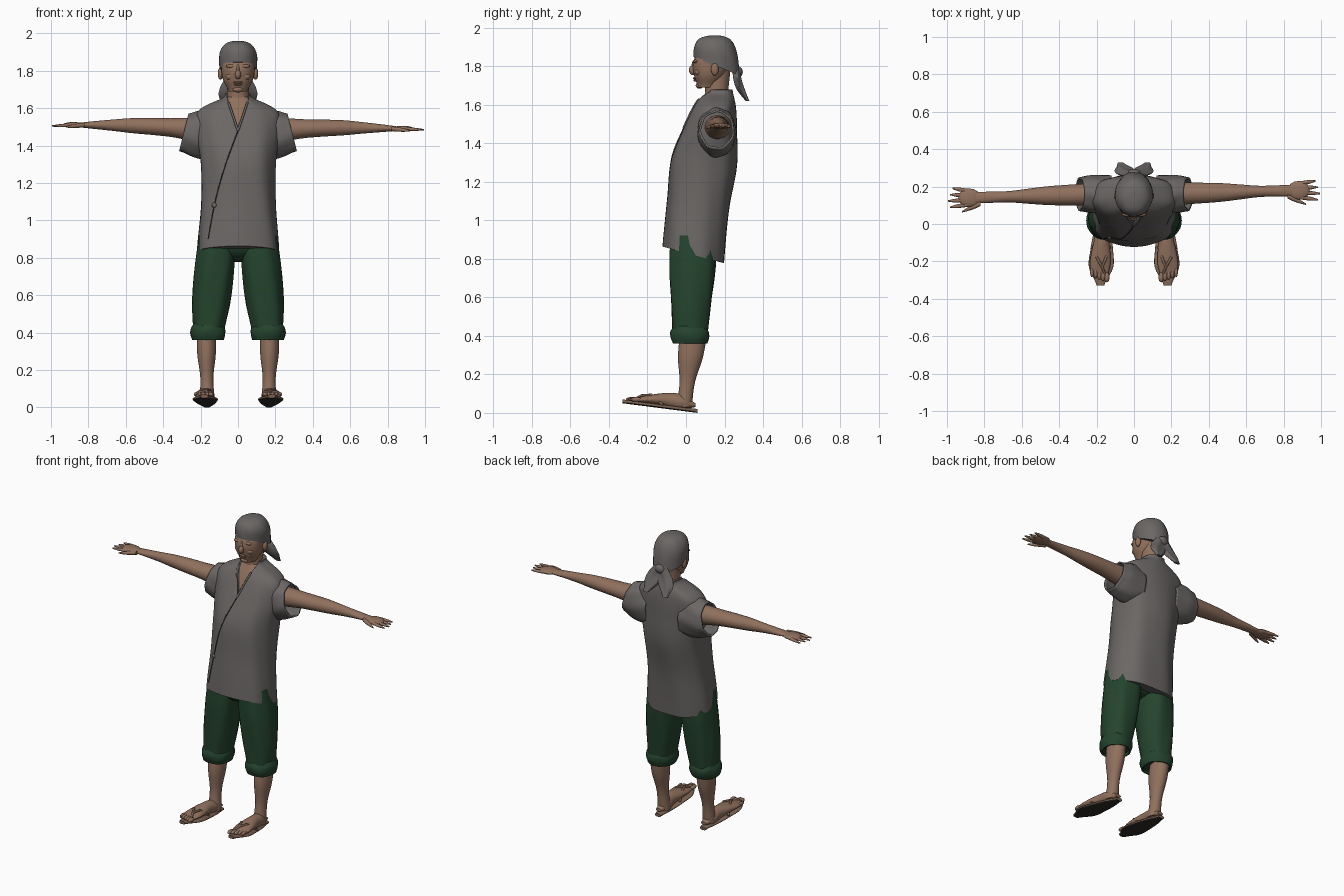
import bpy, bmesh, math
from mathutils import Vector

if "Cube" in bpy.data.objects:
    bpy.data.objects.remove(bpy.data.objects["Cube"])


def make_material(name, red, green, blue):
    mat = bpy.data.materials.new(name)
    mat.use_nodes = True
    mat.diffuse_color = (red, green, blue, 1)
    shader = mat.node_tree.nodes["Principled BSDF"]
    shader.inputs["Base Color"].default_value = mat.diffuse_color
    return mat


skin = make_material("skin", .28, .165, .11)
cloth = make_material("grey cloth", .145, .135, .13)
green = make_material("green trousers", .018, .058, .027)
leather = make_material("sandal leather", .2, .12, .08)
dark = make_material("dark sole", .03, .027, .025)


def finish(name, mesh_data, mat):
    bmesh.ops.recalc_face_normals(mesh_data, faces=mesh_data.faces)
    mesh = bpy.data.meshes.new(name)
    mesh_data.to_mesh(mesh)
    mesh_data.free()
    mesh.materials.append(mat)
    part = bpy.data.objects.new(name, mesh)
    bpy.context.collection.objects.link(part)
    bpy.ops.object.select_all(action='DESELECT')
    part.select_set(True)
    bpy.context.view_layer.objects.active = part
    bpy.ops.object.shade_smooth_by_angle(angle=math.radians(50))
    return part


def sample(values, t):
    """Smooth curve through evenly spaced values, read at t from start to end."""
    last = len(values) - 1
    i = min(int(t * last), last - 1)
    f = t * last - i
    before, here, after, beyond = (values[max(0, min(last, i + k))] for k in (-1, 0, 1, 2))
    leave, arrive = (after - before) / 2, (beyond - here) / 2
    rise = after - here
    return here + f * (leave + f * (3 * rise - 2 * leave - arrive + f * (leave + arrive - 2 * rise)))


def loft(name, mat, start, end, width, depth, side=1, bow=(0, 0, 0), crowd=1, tilt=(0, 0),
         power=2, fold=0, lobes=7, sectors=32, steps=5, closed=True):
    """Rounded cross-sections along a line; crowd packs them towards the end."""
    start, end, bow = Vector(start), Vector(end), Vector(bow)
    span = end - start
    axis = max(range(3), key=lambda k: abs(span[k]))
    across, along = [k for k in range(3) if k != axis]
    count = steps * (len(width) - 1)
    bm = bmesh.new()
    loops = []
    for ring in range(count + 1):
        t = ring / count
        place = 1 - (1 - t) ** crowd
        centre = start + span * place + bow * math.sin(math.pi * place)
        lean = tilt[0] + (tilt[1] - tilt[0]) * place
        loop = []
        for k in range(sectors):
            angle = math.tau * k / sectors
            c, s = math.cos(angle), math.sin(angle)
            ripple = 1 + fold * math.sin(lobes * angle + 4 * place)
            point = centre.copy()
            point[across] += ripple * sample(width, t) * math.copysign(abs(c) ** (2 / power), c)
            rise = ripple * sample(depth, t) * math.copysign(abs(s) ** (2 / power), s)
            point[along] += rise
            point[axis] += lean * rise
            point.x *= side
            loop.append(bm.verts.new(point))
        loops.append(loop)
    for low, high in zip(loops, loops[1:]):
        for k in range(sectors):
            bm.faces.new((low[k - 1], low[k], high[k], high[k - 1]))
    if closed:
        bm.faces.new(loops[0])
        bm.faces.new(loops[-1])
    part = finish(name, bm, mat)
    if not closed:
        part.modifiers.new("cloth thickness", 'SOLIDIFY').thickness = .01
    return part


def ball(name, mat, centre, size):
    bm = bmesh.new()
    bmesh.ops.create_uvsphere(bm, u_segments=16, v_segments=10, radius=1)
    for vert in bm.verts:
        vert.co = Vector(centre) + vert.co * Vector(size)
    return finish(name, bm, mat)


def tube(name, mat, points, radius):
    curve = bpy.data.curves.new(name, 'CURVE')
    curve.dimensions = '3D'
    curve.bevel_depth = radius
    curve.use_fill_caps = True
    spline = curve.splines.new('POLY')
    spline.points.add(len(points) - 1)
    for point, place in zip(spline.points, points):
        point.co = (*place, 1)
    curve.materials.append(mat)
    bpy.context.collection.objects.link(bpy.data.objects.new(name, curve))


# Wrapped shirt with a slanted hem and sloping shoulders
shirt_width = [.22, .2, .2, .22, .21, .08, .07]
shirt_depth = [.16, .16, .17, .14, .11, .08, .07]
collar = Vector((0, .17, 1.68))
shirt = loft("shirt", cloth, (0, .04, .82), collar, shirt_width, shirt_depth, bow=(0, -.02, 0),
             crowd=2, tilt=(-.27, 0), power=2.4, fold=.015, sectors=64, steps=8)


def seam(name, mat, top, bottom, radius, sag=0):
    """Raised line projected onto the front of the shirt."""
    points = []
    for k in range(17):
        t = k / 16
        x, z = Vector(top).lerp(Vector(bottom), t)
        origin = Vector((x - sag * math.sin(math.pi * t), -1, z))
        hit, place, normal, face = shirt.ray_cast(origin, Vector((0, 1, 0)))
        if hit:
            points.append(place)
    tube(name, mat, points, radius)
    return points


neckline = (0, 1.48)
edge = seam("wrap_edge", dark, neckline, (-.16, .9), .003, sag=.02)
ball("wrap_tie", cloth, edge[len(edge) * 2 // 3], (.014, .01, .014))
seam("left_collar", cloth, neckline, (.05, 1.63), .006)
seam("right_collar", cloth, neckline, (-.05, 1.63), .006)

# V neck opening, with the chest just inside the shirt
cutter = loft("neck_cutter", cloth, (0, -.08, 1.48), (0, -.08, 1.72), [.001, .08], [.23, .23],
              power=8, steps=1)
cutter.hide_render = True
opening = shirt.modifiers.new("neck opening", 'BOOLEAN')
opening.operation, opening.object, opening.solver = 'DIFFERENCE', cutter, 'EXACT'
bpy.context.view_layer.objects.active = shirt
bpy.ops.object.modifier_apply(modifier=opening.name)
bpy.data.objects.remove(cutter)
loft("chest", skin, (0, .13, 1.45), collar, [w - .014 for w in shirt_width[3:]],
     [d - .014 for d in shirt_depth[3:]], crowd=2, power=2.4)

# Neck, head and face
loft("neck", skin, (0, .16, 1.55), (0, .16, 1.78), [.07, .06, .06], [.07, .06, .07])
loft("head", skin, (0, .11, 1.69), (0, .16, 1.93), [.05, .08, .09, .09, .06], [.05, .08, .1, .09, .06],
     power=2.2)
ball("nose", skin, (0, .035, 1.78), (.016, .02, .025))
ball("nose_bridge", skin, (0, .045, 1.8), (.01, .016, .035))
ball("upper_lip", skin, (0, .046, 1.738), (.025, .01, .006))
ball("lower_lip", skin, (0, .048, 1.727), (.022, .01, .006))
ball("chin", skin, (0, .07, 1.7), (.03, .02, .016))

# Head scarf, its rim lower at the nape
loft("head_scarf", cloth, (0, .16, 1.8), (0, .15, 1.96), [.1, .1, .07, .02], [.12, .11, .08, .02],
     crowd=2, tilt=(-.4, 0), fold=.01, sectors=40)
ball("scarf_knot", cloth, (0, .27, 1.77), (.035, .025, .03))

# Seat of the trousers under the hem
ball("trouser_seat", green, (0, .04, .88), (.19, .12, .1))

# Everything that comes in pairs
for side, word, hand_y, hand_z in ((1, "left", .18, 1.49), (-1, "right", .14, 1.51)):

    def paired(name, mat, start, end, width, depth, **options):
        return loft(f"{word}_{name}", mat, start, end, width, depth, side=side, **options)

    def paired_ball(name, mat, centre, size):
        x, y, z = centre
        ball(f"{word}_{name}", mat, (side * x, y, z), size)

    paired("scarf_tail", cloth, (.01, .26, 1.79), (.07, .32, 1.62), [.03, .05, .05, .02],
           [.02, .02, .02, .01], bow=(0, -.015, 0), fold=.1, lobes=5)
    paired_ball("ear", skin, (.094, .15, 1.785), (.014, .02, .033))
    paired_ball("brow", skin, (.035, .05, 1.825), (.03, .01, .01))
    paired_ball("cheek", skin, (.04, .065, 1.77), (.026, .02, .02))

    # Wide sleeve, arm and hand
    paired("sleeve", cloth, (.12, .16, 1.45), (.29, .16, 1.47), [.1, .1, .1, .09], [.12, .13, .12, .1],
           tilt=(0, -.25), fold=.025, closed=False)
    palm = Vector((.88, hand_y, hand_z))
    paired("arm", skin, (.15, .16, 1.48), palm, [.07, .06, .055, .05, .04, .03, .03, .03],
           [.06, .06, .05, .045, .04, .03, .02, .01], bow=(0, 0, .01))
    paired_ball("palm", skin, palm, (.06, .05, .016))
    for k, finger in enumerate(("index", "middle", "ring", "little")):
        spread = Vector((0, (k - 1.5) * .024, 0))
        tip = Vector((.115 - .012 * abs(k - 1), 0, -.005))
        paired(f"{finger}_finger", skin, palm + spread, palm + spread * 1.4 + tip,
               [.011, .011, .01, .004], [.01, .01, .008, .004], sectors=10)
    thumb = palm + Vector((-.06, -.03, 0))
    paired("thumb", skin, thumb, thumb + Vector((.1, -.045, -.01)), [.014, .014, .01, .004],
           [.013, .012, .01, .004], sectors=10)

    # Cropped trouser leg with a rolled cuff
    paired("trouser_leg", green, (.16, .02, .38), (.11, .04, .92), [.08, .1, .105, .1],
           [.09, .105, .12, .12], power=2.3, fold=.025, lobes=6)
    paired("trouser_cuff", green, (.16, .02, .36), (.16, .02, .45), [.085, .093, .092, .08],
           [.09, .1, .1, .085], power=2.2, fold=.02, lobes=5, closed=False)

    # Lower leg, foot and toes
    paired("shin", skin, (.17, .04, .42), (.165, -.01, .03), [.05, .05, .035, .04], [.07, .065, .04, .04])
    paired("foot", skin, (.165, .05, .04), (.185, -.28, .065), [.02, .04, .04, .05, .055, .045],
           [.01, .04, .04, .03, .02, .01], bow=(0, 0, .015))
    for k in range(5):
        paired_ball(f"toe_{k + 1}", skin, (.145 + .02 * k, k * .007 - .285, .07), (.014 - .001 * k, .027, .012))

    # Thong sandal with a dark underside
    sole = paired("sandal", leather, (.165, .06, .01), (.18, -.33, .06), [.02, .045, .06, .065, .02],
                  [.01, .01, .01, .01, .01], power=3)
    sole.data.materials.append(dark)
    for face in sole.data.polygons:
        face.material_index = int(face.normal.z < -.4)
    for edge_name, x in (("inner", .13), ("outer", .225)):
        path = [(.155, -.27, .07), (.17, -.23, .09), ((x + .17) / 2, -.18, .094), (x, -.12, .04)]
        tube(f"{word}_{edge_name}_strap", leather, [(side * px, y, z) for px, y, z in path], .007)
